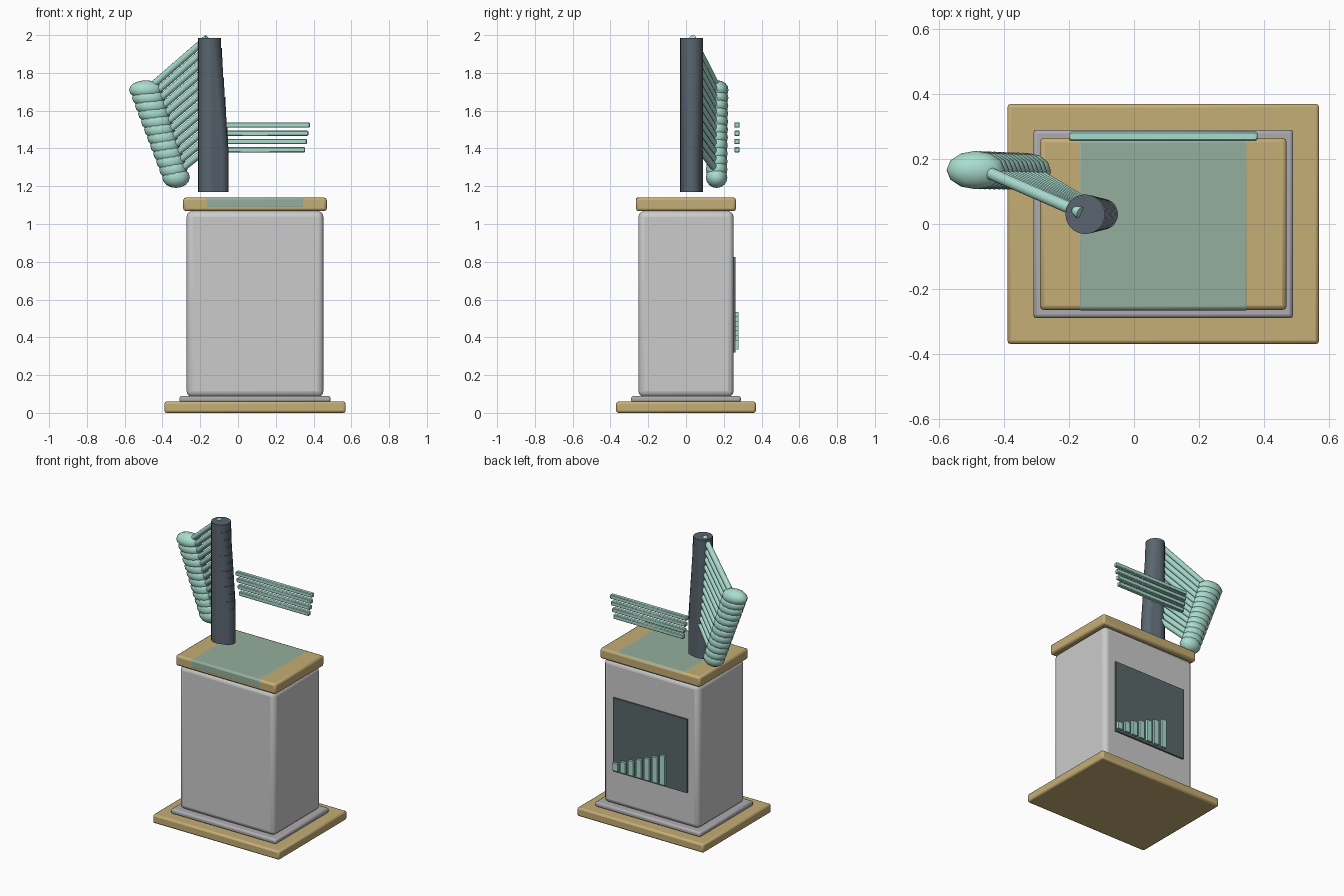
import bpy
from mathutils import Vector

if "Cube" in bpy.data.objects:
    bpy.data.objects.remove(bpy.data.objects["Cube"])


def mat(name, rgb):
    m = bpy.data.materials.new(name)
    m.diffuse_color = (*rgb, 1)
    m.use_nodes = True
    m.node_tree.nodes["Principled BSDF"].inputs["Base Color"].default_value = m.diffuse_color
    return m


GOLD = mat("gold", (0.56, 0.42, 0.18))
PALE = mat("pale_grey", (0.62, 0.61, 0.62))
TRIM = mat("trim_grey", (0.42, 0.41, 0.43))
SLATE = mat("slate", (0.10, 0.13, 0.16))
PANEL = mat("panel_dark", (0.10, 0.14, 0.14))
MINT = mat("mint", (0.40, 0.72, 0.62))
SAGE = mat("sage", (0.30, 0.43, 0.34))


def finish(o, name, m):
    o.name = name
    o.data.materials.append(m)
    bpy.ops.object.shade_smooth_by_angle(angle=0.7)
    return o


def box(name, x, y, z, m, bevel=0.0, segs=2):
    """Box from (min, max) ranges with optional rounded edges."""
    c = [(a + b) / 2 for a, b in (x, y, z)]
    bpy.ops.mesh.primitive_cube_add(size=1, location=c)
    o = bpy.context.object
    o.scale = [b - a for a, b in (x, y, z)]
    bpy.ops.object.transform_apply(location=False, rotation=False, scale=True)
    if bevel:
        b = o.modifiers.new("bevel", 'BEVEL')
        b.width, b.segments = bevel, segs
    return finish(o, name, m)


def rod(name, a, b, r, m, sides):
    a, b = Vector(a), Vector(b)
    d = b - a
    bpy.ops.mesh.primitive_cylinder_add(vertices=sides, radius=r, depth=d.length, location=(a + b) / 2)
    o = bpy.context.object
    o.rotation_euler = d.to_track_quat('Z', 'Y').to_euler()
    return finish(o, name, m)


def lerp(a, b, t):
    return tuple(p + (q - p) * t for p, q in zip(a, b))


# Cabinet: stepped plinth, rounded body and lid
box("plinth", (-.39, .57), (-.37, .37), (0, .06), GOLD, .012)
box("plinth_step", (-.31, .49), (-.29, .29), (.055, .09), TRIM, .012)
box("cabinet_body", (-.272, .452), (-.252, .252), (.085, 1.068), PALE, .03, 3)
box("lid", (-.29, .47), (-.265, .265), (1.068, 1.14), GOLD, .014)
box("lid_inlay", (-.175, .355), (-.266, .262), (1.08, 1.141), SAGE, .012)

# Back panel with a rising row of bars
box("back_panel", (-.19, .37), (.245, .263), (.32, .825), PANEL)
for i in range(7):
    cx = .345 - i * .06
    box(f"panel_bar_{i}", (cx - .019, cx + .019), (.26, .279), (.335, .385 + i * .025), MINT)

# Floating horizontal bars behind the lid
for i in range(4):
    w = .29 - i * .008
    z = 1.524 - i * .0437
    box(f"horizontal_bar_{i}", (.09 - w, .09 + w), (.256, .284), (z - .014, z + .014), MINT, .004, 1)

# Stepped post, slanted rods and stacked rounded ends
N = 12
for i in range(N):
    t = i / (N - 1)
    x, top, r = lerp((-.15, 1.985, .061), (-.097, 1.41, .048), t)
    rod(f"post_{i}", (x, .03, 1.17), (x, .03, top), r, SLATE, 20)
    rod(f"slanted_rod_{i}", lerp((-.44, .155, 1.745), (-.30, .155, 1.29), t),
        lerp((-.163, .034, 1.985), (-.10, .034, 1.45), t), .019, MINT, 10)
    bpy.ops.mesh.primitive_uv_sphere_add(segments=12, ring_count=8, radius=1,
                                         location=lerp((-.487, .166, 1.71), (-.328, .162, 1.247), t))
    o = bpy.context.object
    o.scale = lerp((.09, .059, .051), (.073, .057, .056), t)
    bpy.ops.object.transform_apply(location=False, rotation=False, scale=True)
    finish(o, f"rounded_end_{i}", MINT)
